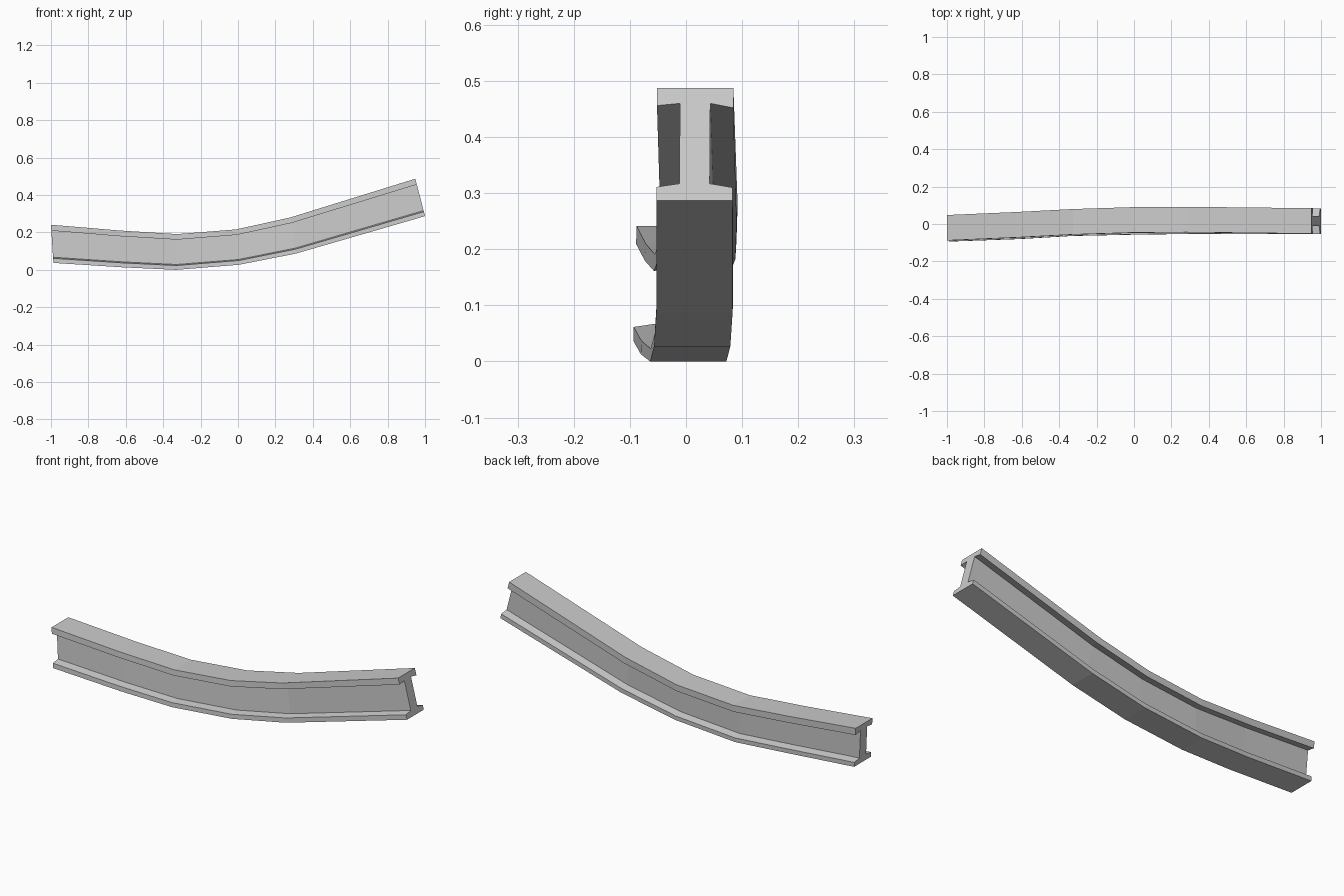
import bpy, bmesh
from mathutils import Vector

if "Cube" in bpy.data.objects:
    bpy.data.objects.remove(bpy.data.objects["Cube"])

# Stations along the bent beam: bottom centre and top centre of each section
stations = [
    ((-0.987, -0.026, 0.040), (-1.000, -0.020, 0.244)),
    ((-0.610, -0.0125, 0.016), (-0.630, -0.004, 0.213)),
    ((-0.330, 0.004, 0.003), (-0.325, 0.012, 0.194)),
    ((0.005, 0.011, 0.030), (-0.010, 0.022, 0.219)),
    ((0.310, 0.015, 0.090), (0.280, 0.024, 0.283)),
    ((1.000, 0.015, 0.290), (0.948, 0.0165, 0.490)),
]

# I-shaped profile: sideways offset, fraction of the height
W, T = 0.068, 0.027
profile = [
    (-W, 0), (W, 0), (W, 0.115), (T, 0.15), (T, 0.865), (W, 0.825),
    (W, 1), (-W, 1), (-W, 0.845), (-T, 0.865), (-T, 0.15), (-W, 0.12),
]

# Beam lofted through the stations, with closed ends
bm = bmesh.new()
rings = []
for i, (bottom, top) in enumerate(stations):
    lo, hi = Vector(bottom), Vector(top)
    rings.append([bm.verts.new(lo.lerp(hi, t) + Vector((0, y, 0)))
                  for y, t in profile])
n = len(profile)
for a, b in zip(rings, rings[1:]):
    for k in range(n):
        m = (k + 1) % n
        bm.faces.new((a[k], a[m], b[m], b[k]))
bm.faces.new(rings[0])
bm.faces.new(rings[-1])
bmesh.ops.recalc_face_normals(bm, faces=bm.faces)
bmesh.ops.translate(bm, verts=bm.verts,
                    vec=(0, 0, -min(v.co.z for v in bm.verts)))

mesh = bpy.data.meshes.new("bent_beam")
bm.to_mesh(mesh)
bm.free()
beam = bpy.data.objects.new("bent_beam", mesh)
bpy.context.collection.objects.link(beam)
